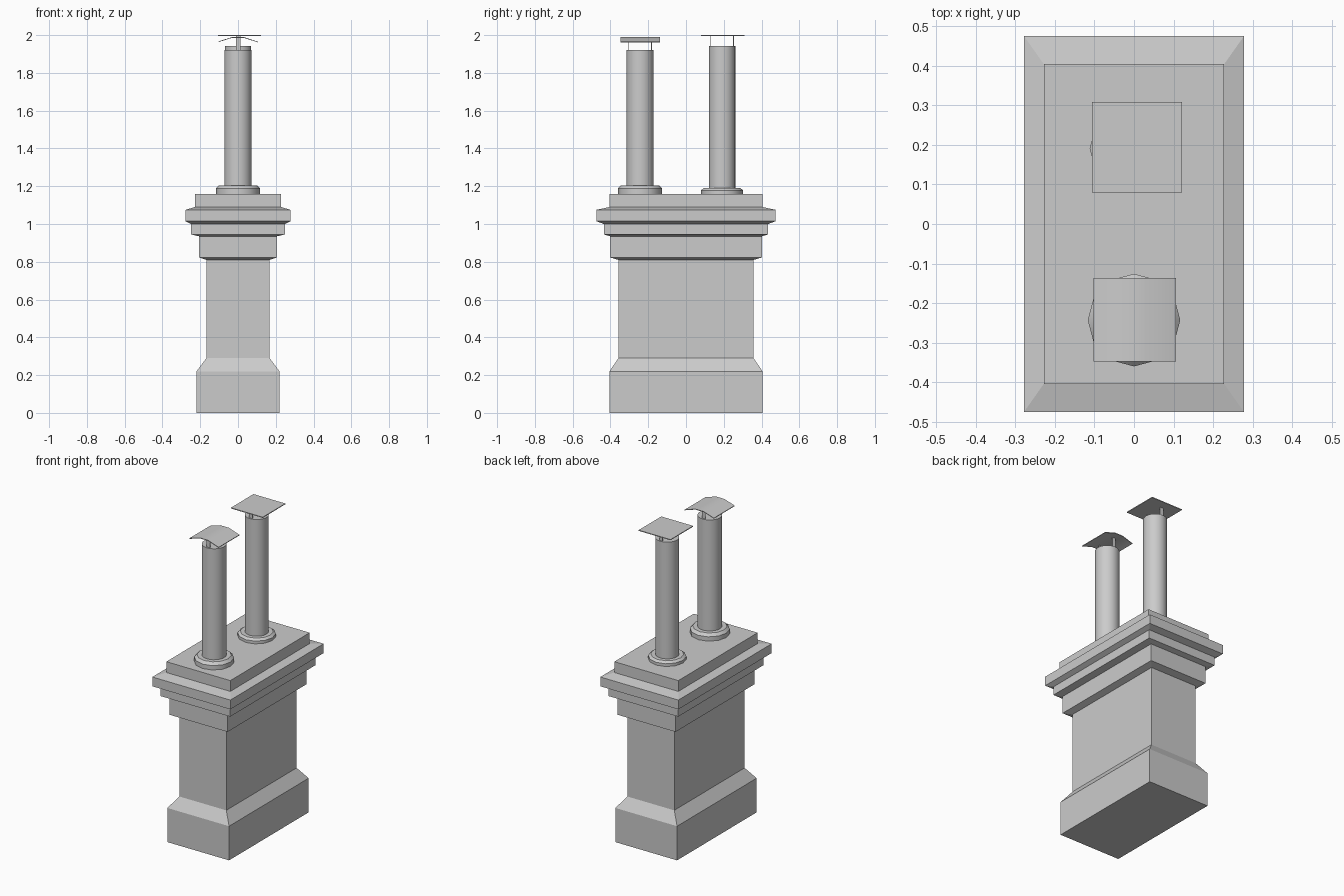
import bpy, bmesh, math

cube = bpy.data.objects.get("Cube")
if cube:
    bpy.data.objects.remove(cube, do_unlink=True)

stone = bpy.data.materials.new("light grey stone")
stone.use_nodes = True
GREY = (0.6, 0.6, 0.6, 1)
stone.diffuse_color = GREY
stone.node_tree.nodes["Principled BSDF"].inputs["Base Color"].default_value = GREY


def finish(name, bm, smooth=False):
    """Turn a bmesh into a named object with the stone material."""
    bmesh.ops.recalc_face_normals(bm, faces=bm.faces)
    mesh = bpy.data.meshes.new(name)
    bm.to_mesh(mesh)
    bm.free()
    mesh.materials.append(stone)
    ob = bpy.data.objects.new(name, mesh)
    bpy.context.collection.objects.link(ob)
    if smooth:
        bpy.ops.object.select_all(action="DESELECT")
        ob.select_set(True)
        bpy.context.view_layer.objects.active = ob
        bpy.ops.object.shade_smooth_by_angle(angle=math.radians(35))
    return ob


def loft(name, rings, smooth=False):
    """Bridge equal-sized rings of points and close both ends."""
    bm = bmesh.new()
    loops = [[bm.verts.new(p) for p in ring] for ring in rings]
    n = len(loops[0])
    for a, b in zip(loops, loops[1:]):
        for i in range(n):
            j = (i + 1) % n
            bm.faces.new((a[i], a[j], b[j], b[i]))
    bm.faces.new(loops[0])
    bm.faces.new(loops[-1])
    return finish(name, bm, smooth)


def rect(hx, hy, z):
    return [(-hx, -hy, z), (hx, -hy, z), (hx, hy, z), (-hx, hy, z)]


def circle(cy, r, z, n):
    return [(r * math.cos(math.tau * i / n), cy + r * math.sin(math.tau * i / n), z)
            for i in range(n)]


def box(name, x0, x1, y0, y1, z0, z1):
    return loft(name, [[(x0, y0, z), (x1, y0, z), (x1, y1, z), (x0, y1, z)]
                       for z in (z0, z1)])


# Chimney stack: plinth, shaft and stepped cornice as (half x, half y, z)
stack = [(.22, .405, 0), (.22, .405, .22), (.167, .358, .29), (.167, .358, .81),
         (.207, .402, .823), (.207, .402, .935), (.249, .435, .945), (.249, .435, 1.0),
         (.278, .475, 1.015), (.278, .475, 1.075), (.228, .404, 1.09), (.228, .404, 1.16)]
loft("chimney_stack", [rect(*s) for s in stack])


# Flue pipes with collars and cap brackets
def flue(side, cy, r, top, collar_r, collar_edge, collar_top, cap_z):
    loft(side + "_collar", [circle(cy, collar_r, 1.155, 12),
                            circle(cy, collar_r, collar_edge, 12),
                            circle(cy, collar_r * .86, collar_top, 12)], True)
    loft(side + "_pipe", [circle(cy, r, 1.16, 24), circle(cy, r, top, 24)], True)
    for label, s in (("front", -1), ("back", 1)):
        y = cy + s * .06
        box(f"{side}_{label}_bracket", -.011, .013, y - .002, y + .002, top - .02, cap_z)


flue("front", -.243, .072, 1.92, .117, 1.188, 1.205, 1.984)
flue("back", .191, .07, 1.942, .112, 1.178, 1.19, 1.997)

# Flat square cap on the back flue
box("back_cap", -.106, .121, .079, .309, 1.995, 2.0)

# Folded cap on the front flue, a bent sheet running along y
bend = [(-.103, 1.963), (-.03, 1.986), (.03, 1.986), (.106, 1.961)]
outline = [(x, z + .004) for x, z in bend] + bend[::-1]
loft("front_cap", [[(x, y, z) for x, z in outline] for y in (-.348, -.137)], True)
